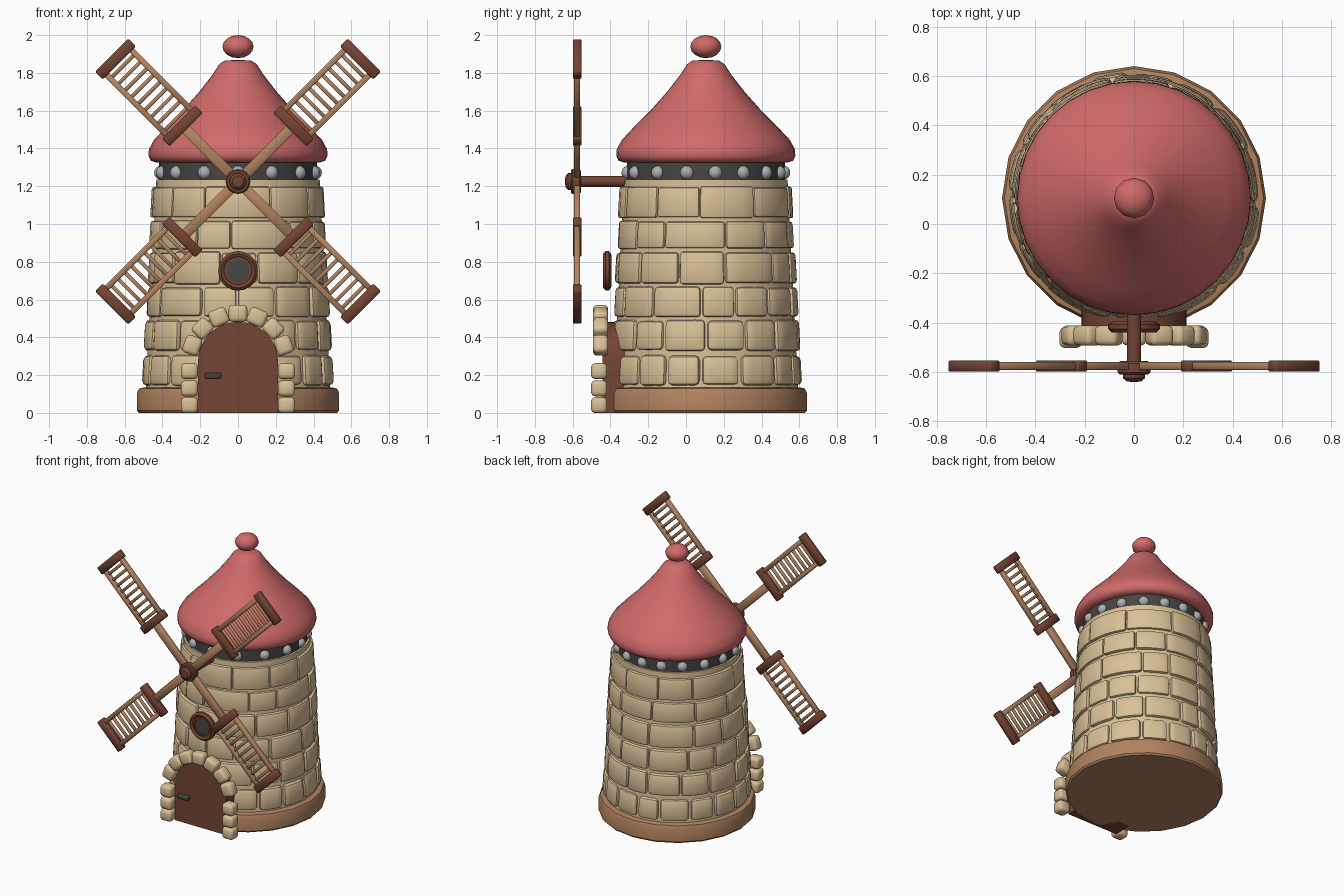
import bpy, bmesh, math, random
from mathutils import Matrix, Vector

if "Cube" in bpy.data.objects:
    bpy.data.objects.remove(bpy.data.objects["Cube"])

random.seed(4)
CY = 0.105                                    # tower axis in y


def material(name, r, g, b):
    m = bpy.data.materials.new(name)
    m.diffuse_color = (r, g, b, 1)
    m.use_nodes = True
    m.node_tree.nodes["Principled BSDF"].inputs["Base Color"].default_value = m.diffuse_color
    return m


STONE = material("sand_stone", 0.70, 0.53, 0.31)
ROOF = material("roof_red", 0.63, 0.145, 0.14)
TAN = material("tan_wood", 0.44, 0.225, 0.115)
BROWN = material("dark_brown_wood", 0.175, 0.058, 0.032)
DARK = material("dark_iron", 0.065, 0.06, 0.055)
GREY = material("stud_grey", 0.42, 0.43, 0.44)


def finish(name, bm, mat, angle=35):
    """Turn a bmesh into an object, smooth below the given edge angle."""
    bmesh.ops.recalc_face_normals(bm, faces=bm.faces)
    for f in bm.faces:
        f.smooth = True
    for e in bm.edges:
        e.smooth = len(e.link_faces) == 2 and e.calc_face_angle(0) < math.radians(angle)
    me = bpy.data.meshes.new(name)
    bm.to_mesh(me)
    bm.free()
    me.materials.append(mat)
    ob = bpy.data.objects.new(name, me)
    bpy.context.collection.objects.link(ob)
    return ob


def lathe(name, profile, seg, mat, mtx, angle=35, closed=False):
    """Revolve (radius, height) points around local z."""
    bm = bmesh.new()
    rings = [[bm.verts.new(mtx @ Vector((r * math.cos(t), r * math.sin(t), z)))
              for t in (2 * math.pi * i / seg for i in range(seg))] for r, z in profile]
    pairs = list(zip(rings, rings[1:])) + ([(rings[-1], rings[0])] if closed else [])
    for a, b in pairs:
        for i in range(seg):
            j = (i + 1) % seg
            bm.faces.new((a[i], a[j], b[j], b[i]))
    bmesh.ops.remove_doubles(bm, verts=bm.verts, dist=1e-5)
    return finish(name, bm, mat, angle)


def bevel_sharp(bm, width, seg=2):
    edges = [e for e in bm.edges if e.calc_face_angle(0) > math.radians(50)]
    bmesh.ops.bevel(bm, geom=edges, offset=width, segments=seg, profile=0.5,
                    affect='EDGES', clamp_overlap=True)


def boxes(name, items, mat, bevel, seg=2):
    """items: list of (matrix, size) boxes, joined in one bevelled object."""
    bm = bmesh.new()
    for mtx, size in items:
        bmesh.ops.create_cube(bm, size=1, matrix=mtx @ Matrix.Diagonal((*size, 1)))
    bevel_sharp(bm, bevel, seg)
    return finish(name, bm, mat, 50)


def T(x, y, z):
    return Matrix.Translation((x, y, z))


AXIS = T(0, CY, 0)
TO_FRONT = Matrix.Rotation(math.pi / 2, 4, 'X')   # local z points to -y


def wall_r(z):
    return 0.517 - 0.052 * z


# Tower: base ring, inner wall, iron band
lathe("base_ring", [(0, 0), (0.525, 0), (0.535, 0.012), (0.535, 0.105), (0.525, 0.128),
                    (0.50, 0.135), (0, 0.135)], 20, TAN, AXIS)
lathe("tower_wall", [(0, 0.12), (wall_r(0.12) - 0.022, 0.12),
                     (wall_r(1.2) - 0.022, 1.235), (0, 1.235)], 32, STONE, AXIS)
lathe("iron_band", [(0, 1.225), (0.418, 1.225), (0.418, 1.34), (0, 1.34)], 32, DARK, AXIS)

# Courses of curved stone bricks, longer and flatter towards the top
rows = [(0.14, 0.31, 16), (0.325, 0.495, 14), (0.505, 0.67, 13),
        (0.68, 0.855, 12), (0.865, 1.02, 11), (1.03, 1.20, 10)]
for k, (z0, z1, n) in enumerate(rows):
    bm = bmesh.new()
    step = 2 * math.pi / n
    start = -math.pi / 2 + (step / 2 if k % 2 else 0)
    cuts = [start + step * (i + random.uniform(-0.16, 0.16)) for i in range(n)]
    cuts.append(cuts[0] + 2 * math.pi)
    for a0, a1 in zip(cuts, cuts[1:]):
        gap = 0.012 - 0.0012 * k
        a0, a1 = a0 + gap, a1 - gap
        dz = random.uniform(0, 0.008)
        out = random.uniform(-0.006, 0.004)
        secs = []
        for i in range(5):
            a = a0 + (a1 - a0) * i / 4
            secs.append([bm.verts.new((r * math.cos(a), CY + r * math.sin(a), z)) for r, z in
                         ((0.41, z0 + dz), (wall_r(z0) + out, z0 + dz),
                          (wall_r(z1) + out, z1 - dz), (0.41, z1 - dz))])
        for s, t in zip(secs, secs[1:]):
            for i in range(4):
                j = (i + 1) % 4
                bm.faces.new((s[i], s[j], t[j], t[i]))
        bm.faces.new(secs[0])
        bm.faces.new(secs[-1][::-1])
    bmesh.ops.recalc_face_normals(bm, faces=bm.faces)
    bevel_sharp(bm, 0.026 - 0.003 * k)
    finish(f"brick_course_{k + 1}", bm, STONE, 40)

# Round studs on the iron band
bm = bmesh.new()
half = [25.5, 52, 76, 97, 118.5, 140, 160]
for deg in [0, 180] + half + [-a for a in half]:
    a = math.radians(deg - 90)
    bmesh.ops.create_uvsphere(bm, u_segments=12, v_segments=8, radius=0.037,
                              matrix=T(0.41 * math.cos(a), CY + 0.41 * math.sin(a), 1.272))
finish("band_studs", bm, GREY, 60)

# Roof and ball on top
lathe("roof", [(0, 1.325), (0.43, 1.325), (0.462, 1.335), (0.474, 1.36), (0.472, 1.395),
               (0.445, 1.445), (0.375, 1.52), (0.29, 1.605), (0.205, 1.70), (0.135, 1.79),
               (0.10, 1.845), (0.07, 1.866), (0, 1.868)], 32, ROOF, AXIS, 60)
bm = bmesh.new()
bmesh.ops.create_uvsphere(bm, u_segments=12, v_segments=8, radius=1,
                          matrix=T(0, CY, 1.939) @ Matrix.Diagonal((0.082, 0.082, 0.061, 1)))
finish("roof_ball", bm, ROOF, 60)

# Arched door
ARCH_Z = 0.27
outline = [(-0.212, 0), (0.212, 0)] + [
    (0.212 * math.cos(math.pi * i / 16), ARCH_Z + 0.212 * math.sin(math.pi * i / 16))
    for i in range(17)]
bm = bmesh.new()
face = bm.faces.new([bm.verts.new((x, -0.443, z)) for x, z in outline])
ext = bmesh.ops.extrude_face_region(bm, geom=[face])
bmesh.ops.translate(bm, vec=(0, 0.14, 0),
                    verts=[v for v in ext["geom"] if isinstance(v, bmesh.types.BMVert)])
if not face.is_valid or len(bm.faces) < len(outline) + 2:
    bm.faces.new([v for v in bm.verts if v.co.y < -0.44])
finish("door", bm, BROWN)
boxes("door_handle", [(T(-0.133, -0.45, 0.197), (0.085, 0.04, 0.03))], DARK, 0.006)

# Rounded stones around the door
items = []
for s in (-1, 1):
    for z in (0.041, 0.130, 0.221):
        items.append((T(s * 0.257, -0.46, z), (0.09, 0.085, 0.084)))
for i in range(7):
    a = math.radians(20 + 140 * i / 6)
    mtx = T(0.257 * math.cos(a), -0.452, ARCH_Z + 0.257 * math.sin(a)) @ Matrix.Rotation(-a, 4, 'Y')
    items.append((mtx, (0.09, 0.08, 0.099)))
boxes("door_arch_stones", items, STONE, 0.02)

# Round window with ring frame
WIN = T(0, 0, 0.752) @ TO_FRONT
lathe("window_frame", [(0.062, 0.40), (0.085, 0.395), (0.105, 0.408), (0.105, 0.425),
                       (0.09, 0.44), (0.078, 0.436), (0.074, 0.43), (0.062, 0.432)],
      20, BROWN, WIN, 40, closed=True)
lathe("window_glass", [(0, 0.402), (0.064, 0.402), (0.064, 0.424), (0, 0.428)], 20, DARK, WIN)

# Axle and hub
HUB_Z = 1.225
HUB = T(0, 0, HUB_Z) @ TO_FRONT
lathe("axle", [(0, 0.28), (0.029, 0.28), (0.029, 0.60), (0, 0.60)], 12, BROWN, HUB)
lathe("hub", [(0, 0.555), (0.055, 0.555), (0.066, 0.565), (0.066, 0.602), (0.058, 0.61),
              (0.045, 0.61), (0.044, 0.625), (0.03, 0.638), (0, 0.641)], 16, BROWN, HUB)

# Four sails: stock, rails and rungs in tan, end bars in dark brown
SAIL_Y = -0.576
tan_parts, bars = [], []
for q in range(4):
    m = T(0, SAIL_Y, HUB_Z) @ Matrix.Rotation(math.radians(45 + 90 * q), 4, 'Y')
    tan_parts.append((m @ T(0.20, 0, 0), (0.40, 0.032, 0.056)))
    for s in (-1, 1):
        tan_parts.append((m @ T(0.666, 0, s * 0.093), (0.46, 0.032, 0.03)))
    for i in range(9):
        tan_parts.append((m @ T(0.467 + 0.0495 * i, 0, 0), (0.02, 0.02, 0.18)))
    for r in (0.416, 0.917):
        bars.append((m @ T(r, 0, 0), (0.057, 0.045, 0.249)))
boxes("sail_frames", tan_parts, TAN, 0.004, 1)
boxes("sail_end_bars", bars, BROWN, 0.006, 1)
